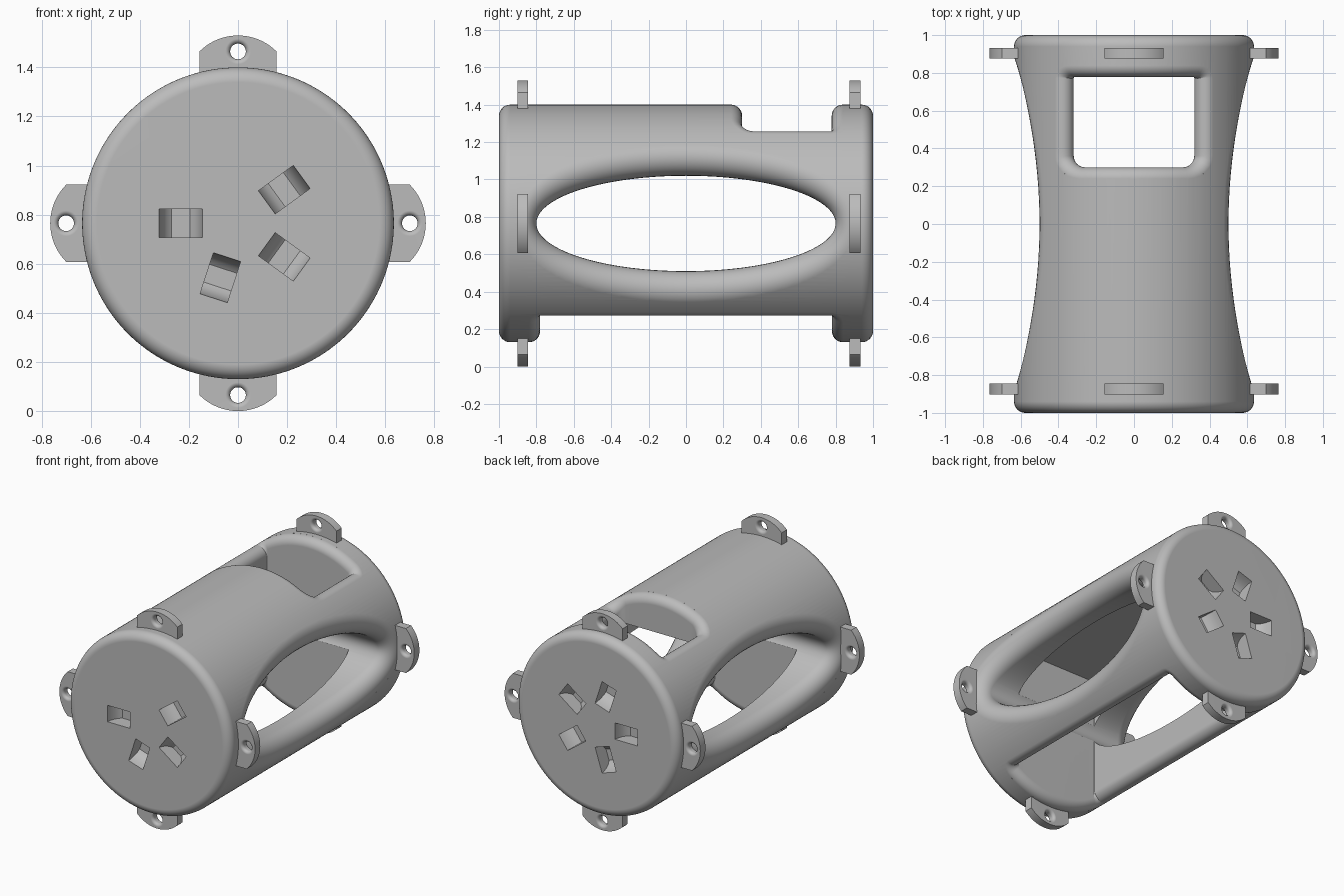
import bpy, bmesh, math
from mathutils import Vector, Matrix

cube = bpy.data.objects.get("Cube")
if cube:
    bpy.data.objects.remove(cube, do_unlink=True)

R, Z = 0.635, 0.765          # body radius and axis height
TAU = 2 * math.pi

grey = bpy.data.materials.new("plain grey")
grey.use_nodes = True
colour = (0.5, 0.5, 0.5, 1)
grey.diffuse_color = colour
grey.node_tree.nodes["Principled BSDF"].inputs["Base Color"].default_value = colour


def loft(name, loops):
    """Skin a list of equal-length loops and cap both ends."""
    bm = bmesh.new()
    rings = [[bm.verts.new(p) for p in loop] for loop in loops]
    n = len(rings[0])
    for a, b in zip(rings, rings[1:]):
        for i in range(n):
            j = (i + 1) % n
            bm.faces.new((a[i], a[j], b[j], b[i]))
    bm.faces.new(rings[0])
    bm.faces.new(rings[-1])
    bmesh.ops.recalc_face_normals(bm, faces=bm.faces)
    mesh = bpy.data.meshes.new(name)
    bm.to_mesh(mesh)
    bm.free()
    obj = bpy.data.objects.new(name, mesh)
    bpy.context.collection.objects.link(obj)
    return obj


def turned(name, profile, n):
    """Solid of revolution about y from (radius, y) points."""
    return loft(name, [[(r * math.cos(TAU * i / n), y, r * math.sin(TAU * i / n))
                        for i in range(n)] for r, y in profile])


def cut(obj, cutters):
    for c in cutters:
        c.hide_render = True
        mod = obj.modifiers.new("cut", 'BOOLEAN')
        mod.operation, mod.solver, mod.object = 'DIFFERENCE', 'EXACT', c
    deps = bpy.context.evaluated_depsgraph_get()
    mesh = bpy.data.meshes.new_from_object(obj.evaluated_get(deps))
    obj.modifiers.clear()
    obj.data = mesh
    for c in cutters:
        bpy.data.objects.remove(c, do_unlink=True)


def finish(obj):
    obj.data.materials.clear()
    obj.data.materials.append(grey)
    bpy.ops.object.select_all(action='DESELECT')
    obj.select_set(True)
    bpy.context.view_layer.objects.active = obj
    bpy.ops.object.shade_smooth_by_angle(angle=math.radians(32))
    obj.modifiers.new("even shading", 'WEIGHTED_NORMAL').keep_sharp = True


def ellipse(a, b, n):
    """Outline points (u, y) with outward normals."""
    out = []
    for i in range(n):
        s, c = math.sin(TAU * i / n), math.cos(TAU * i / n)
        out.append((a * s, b * c, Vector((s / a, c / b, 0)).normalized()))
    return out


def rounded_box(half, y0, y1, r_back, r_front):
    corners = [(half, y1, r_back), (-half, y1, r_back),
               (-half, y0, r_front), (half, y0, r_front)]
    arcs = []
    for k, (u, y, r) in enumerate(corners):
        cu, cy = u - math.copysign(r, u), (y1 - r if k < 2 else y0 + r)
        arc = []
        for i in range(7):
            t = (k + i / 6) * math.pi / 2
            d = Vector((math.cos(t), math.sin(t), 0))
            arc.append((cu + r * d.x, cy + r * d.y, d))
        arcs.append(arc)
    out = []
    for arc, nxt in zip(arcs, arcs[1:] + arcs[:1]):
        out += arc
        a, b = arc[-1], nxt[0]
        for i in range(1, 16):
            f = i / 16
            out.append((a[0] + (b[0] - a[0]) * f, a[1] + (b[1] - a[1]) * f, a[2]))
    return out


def flared_cutter(outline, r, start, place, both=False):
    """Opening whose mouth is rounded by radius r onto the cylinder."""
    steps = 10
    loops = [[] for _ in range(steps + 3)]
    for u, y, n in outline:
        uc, yc = u + r * n.x, y + r * n.y
        wc = math.sqrt((R - r) ** 2 - uc ** 2)
        centre, radial = Vector((uc, yc, wc)), Vector((uc, 0, wc)).normalized()
        ang = (-n).angle(radial)
        for k in range(steps + 1):
            t = k / steps
            d = (-n * math.sin((1 - t) * ang) + radial * math.sin(t * ang)) / math.sin(ang)
            loops[k].append(centre + d * r)
        out = centre + radial * (r + 0.05)
        loops[-2].append(out)
        loops[-1].append(Vector((out.x, out.y, 1)))
    if both:
        loops = [[Vector((p.x, p.y, -p.z)) for p in lp] for lp in reversed(loops)] + loops
    else:
        loops.insert(0, [Vector((u, y, start)) for u, y, n in outline])
    return loft("cutter", [[place(p) for p in lp] for lp in loops])


# Body: cylinder with rounded rims
rim = 0.06
half = [(R - rim + rim * math.sin(k * math.pi / 16), 1 - rim + rim * math.cos(k * math.pi / 16))
        for k in range(9)]
body = turned("body", half + [(r, -y) for r, y in reversed(half)], 160)
body.data.transform(Matrix.Translation((0, 0, Z)))

# Side ovals, top window, underside opening with the cavity
openings = [
    flared_cutter(rounded_box(0.32, -0.78, 0.78, 0.005, 0.005), 0.06, -0.385,
                  lambda p: (p.x, p.y, Z - p.z)),
    flared_cutter(rounded_box(0.319, 0.3, 0.779, 0.005, 0.06), 0.06, 0.34,
                  lambda p: (p.x, p.y, Z + p.z)),
    flared_cutter(ellipse(0.255, 0.8, 128), 0.1, 0,
                  lambda p: (p.z, p.y, Z + p.x), both=True),
]


def slot(angle, end):
    """Dished radial recess in an end face."""
    turn = Matrix.Translation((0, 0, Z)) @ Matrix.Rotation(-angle, 4, 'Y')
    loops = []
    for h, depth in ((0.088, -0.05), (0.088, 0), (0.083, 0.03), (0.072, 0.06),
                     (0.057, 0.085), (0.038, 0.1)):
        y = end * (1 - depth)
        loops.append([turn @ Vector((0.233 + a * h, y, b * 0.058))
                      for a, b in ((1, 1), (-1, 1), (-1, -1), (1, -1))])
    return loft("cutter", loops)


for end in (-1, 1):
    for k in range(5):
        if end == 1 or k != 1:
            openings.append(slot(math.radians(36 + 72 * k), end))
cut(body, openings)
finish(body)

# Mounting tabs: rounded lugs with a flared hole, four around each end
sides = ("left", "top", "right", "bottom")
thick = 0.029
arc = [(0.543 + 0.222 * math.cos(t), 0.222 * math.sin(t))
       for t in (math.radians(-45 + 90 * i / 20) for i in range(21))]
outline = [(0.57, -0.157)] + arc + [(0.57, 0.157)]
flare = [(0.032 + 0.02 * (1 - math.cos(k * math.pi / 10)),
          thick - 0.02 + 0.02 * math.sin(k * math.pi / 10)) for k in range(6)]
flare.append((0.052, thick + 0.02))
for label, y in (("front", -0.873), ("back", 0.904)):
    for k, side in enumerate(sides):
        tab = loft(label + "_tab_" + side, [[(a, s, b) for a, b in outline]
                                            for s in (-thick, thick)])
        hole = turned("cutter", [(r, -d) for r, d in reversed(flare)] + flare, 32)
        hole.data.transform(Matrix.Translation((0.7, 0, 0)))
        cut(tab, [hole])
        tab.data.transform(Matrix.Translation((0, y, Z))
                           @ Matrix.Rotation(-k * math.pi / 2, 4, 'Y'))
        finish(tab)
